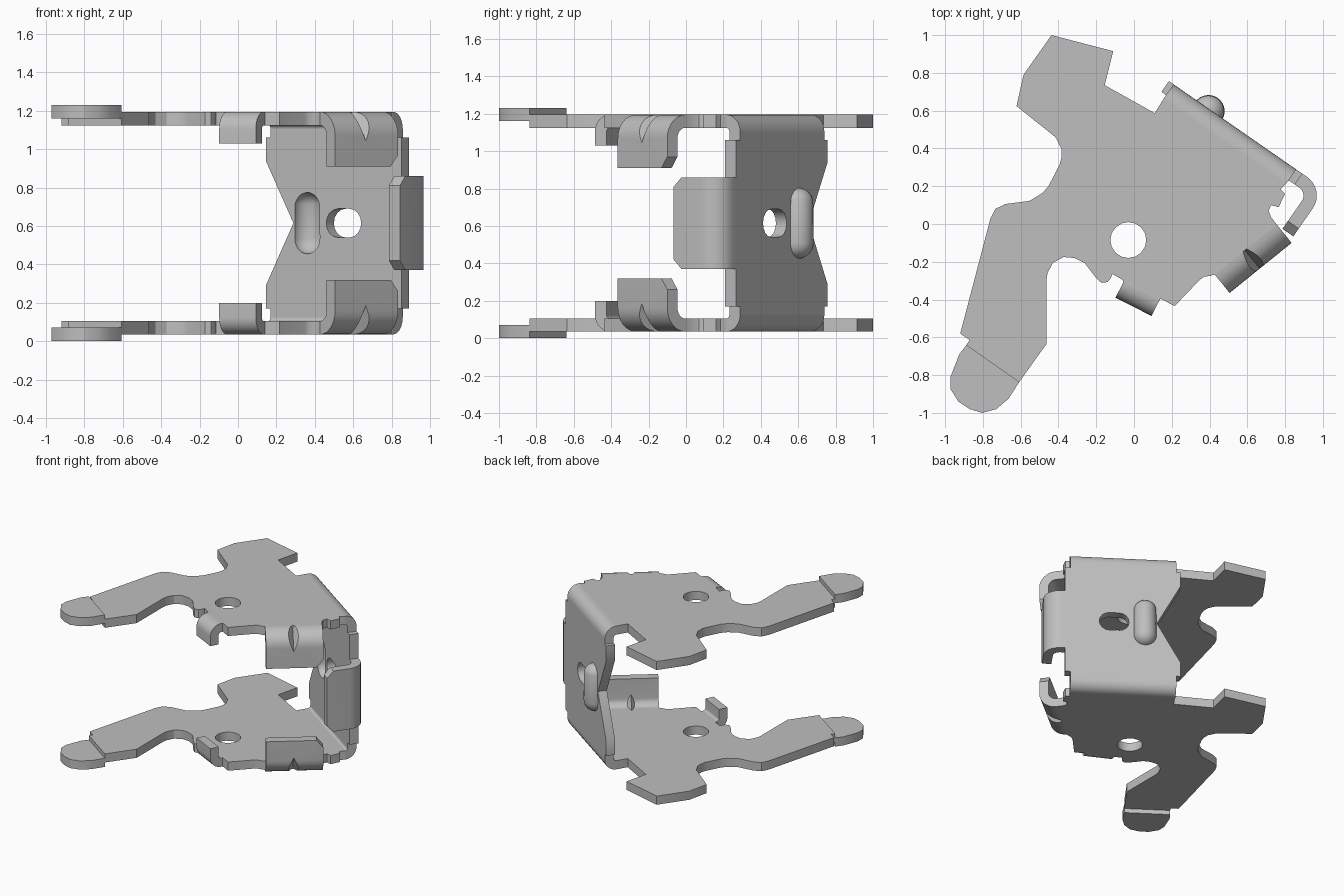
import bpy, bmesh, math
from mathutils import Vector as V

if "Cube" in bpy.data.objects:
    bpy.data.objects.remove(bpy.data.objects["Cube"])

MID, T, Z0 = 0.615, 0.07, 0.035      # mirror height, sheet thickness, underside of lower plate
UP = V((0, 0, 1))
steel = bpy.data.materials.new("grey_steel")
steel.diffuse_color = (0.52, 0.52, 0.52, 1)
steel.use_nodes = True
steel.node_tree.nodes["Principled BSDF"].inputs["Base Color"].default_value = steel.diffuse_color
parts = []


def finish(name, bm, keep=True):
    bmesh.ops.recalc_face_normals(bm, faces=bm.faces)
    bmesh.ops.translate(bm, verts=bm.verts, vec=(0, 0, -MID))
    me = bpy.data.meshes.new(name)
    bm.to_mesh(me)
    bm.free()
    ob = bpy.data.objects.new(name, me)
    ob.location.z = MID
    bpy.context.collection.objects.link(ob)
    me.materials.append(steel)
    if keep:
        parts.append(ob)
    return ob


def prism(name, pts, o, u, v, w, lo, hi, keep=True, cuts=()):
    """Polygon in the u-v plane, extruded along w; cuts are corner-trimming planes."""
    bm = bmesh.new()
    f = bm.faces.new([bm.verts.new(o + u * a + v * b + w * lo) for a, b in pts])
    ext = bmesh.ops.extrude_face_region(bm, geom=[f])
    bmesh.ops.translate(bm, vec=w * (hi - lo),
                        verts=[g for g in ext["geom"] if isinstance(g, bmesh.types.BMVert)])
    for co, no in cuts:
        trim(bm, co, no)
    return finish(name, bm, keep)


def trim(bm, co, no):
    r = bmesh.ops.bisect_plane(bm, geom=bm.verts[:] + bm.edges[:] + bm.faces[:],
                               plane_co=co, plane_no=no, clear_outer=True)
    bmesh.ops.holes_fill(bm, edges=[e for e in bm.edges if e.is_boundary], sides=0)


def subtract(cutter, *targets):
    for ob in targets:
        m = ob.modifiers.new("cut", "BOOLEAN")
        m.operation, m.object, m.solver = "DIFFERENCE", cutter, "EXACT"
        bpy.context.view_layer.objects.active = ob
        bpy.ops.object.modifier_apply(modifier=m.name)
    bpy.data.objects.remove(cutter)


def mirror(*obs):
    for ob in obs:
        m = ob.modifiers.new("mirror", "MIRROR")
        m.use_axis = (False, False, True)
        m.use_mirror_merge = False


def arc(cx, cy, r, a0, a1, n=8):
    return [(cx + r * math.cos(math.radians(a0 + (a1 - a0) * i / n)),
             cy + r * math.sin(math.radians(a0 + (a1 - a0) * i / n))) for i in range(n + 1)]


def bend(name, o, along, out, s0, s1, r, top, cuts=()):
    """Sheet turning from the lower plate up to height top."""
    outer = arc(-r, Z0 + r, r, -90, 0)
    inner = arc(-r, Z0 + r, r - T, 0, -90)
    return prism(name, outer + [(0, top), (-T, top)] + inner, o, out, UP, along, s0, s1, cuts=cuts)


def flat(x, y):
    return V((x, y, 0)).normalized()


# Local frames: back wall, front flange, small front tab
A, D, N = V((0.193, 0.751, 0)), flat(0.8215, -0.570), flat(0.570, 0.8215)
F, FD, FN = V((0.506, -0.365, 0)), flat(0.778, 0.628), flat(0.628, -0.778)
G, GD, GN = V((-0.098, -0.39, 0)), flat(0.892, -0.453), flat(-0.453, -0.892)
RW, RF, RG = 0.09, 0.125, 0.09
FL, GL = 0.422, 0.214


def p2(o, d, n, s, t):
    q = o + d * s + n * t
    return (q.x, q.y)


# Side plates with hooked arms
outline = [(-.437, 1), (-.11, .915), (-.155, .735), (.11, .587),
           p2(A, D, N, .02, -RW), p2(A, D, N, .81, -RW),
           (.776, .185), (.80, .16), (.766, .09), (.725, .10), (.713, .07), (.725, .037),
           p2(F, FD, FN, FL, -RF), p2(F, FD, FN, 0, -RF),
           (.40, -.275), (.37, -.28), (.347, -.297), (.215, -.435), (.14, -.395),
           p2(G, GD, GN, GL, -RG), p2(G, GD, GN, 0, -RG),
           (-.06, -.296), (-.114, -.265), (-.125, -.29), (-.14, -.307), (-.172, -.312), (-.2, -.286),
           (-.262, -.206), (-.315, -.18), (-.373, -.175), (-.43, -.206), (-.458, -.26),
           (-.463, -.296), (-.463, -.635), (-.607, -.836), (-.887, -.64), (-.87, -.614),
           (-.92, -.58), (-.76, .03), (-.734, .08), (-.68, .106), (-.554, .122), (-.485, .164),
           (-.453, .20), (-.395, .312), (-.384, .35), (-.384, .397), (-.416, .46),
           (-.622, .624), (-.585, .79)]
X, Y, O = V((1, 0, 0)), V((0, 1, 0)), V((0, 0, 0))
plate = prism("side_plate", outline, O, X, Y, UP, Z0, Z0 + T)
subtract(prism("hole", arc(-.03, -.085, .095, 0, 337.5, 15), O, X, Y, UP, 0, .2, False), plate)

# Offset rounded arm tips
tip = [(-.607, -.836), (-.887, -.64), (-.925, -.69), (-.972, -.81), (-.972, -.873), (-.93, -.94),
       (-.87, -.98), (-.803, -1), (-.729, -.98), (-.665, -.926)]
arm_tip = prism("arm_tip", tip, O, X, Y, UP, 0, T)

# Front flanges with a chamfered corner
flange = bend("front_flange", F, FD, FN, 0, FL, RF, .32,
              [(F + FD * (FL - .05) + UP * .32, FD * .06 + UP * .05)])
# Small front tabs
small_tab = bend("small_tab", G, GD, GN, 0, GL, RG, .20)

# Pressed dart across the flange bend: inner ridge, then outer V groove
C, K = FN - UP, -FN - UP
C.normalize()
K.normalize()
mid = F + FD * .205 + UP * Z0
ridge = prism("flange_dart", [(0, 0), (.04, .06), (-.04, .06)], mid + (UP - FN) * .115,
              FD, C, K, -.09, .09)
groove = prism("groove", [(0, 0), (.10, .15), (-.10, .15)], mid + (UP - FN) * .075,
               FD, C, K, -.25, .25, False)
subtract(groove, flange, ridge)

# Back wall with a V-notched edge, and its bends into the plates
wall_bend = bend("wall_bend", A, D, N, .02, .81, RW, Z0 + RW)
half = [(.02, Z0 + RW), (.02, .17), (-.01, .17), (-.01, .29)]
other = [(.85, .17), (.81, .17), (.81, Z0 + RW)]
flip = lambda pts: [(s, 2 * MID - z) for s, z in reversed(pts)]
wall = prism("back_wall", half + [(.165, MID)] + flip(half) + flip(other) + other,
             A, D, UP, N, -T, 0)

# Slot through the wall
slot = arc(.52, MID, .075, -90, 90) + arc(.448, MID, .075, 90, 270)
subtract(prism("slot", slot, A, D, UP, N, -.3, .3, False), wall)


# Pressed oblong boss: bulge outside, recess inside
def capsule(name, t, r, half_len, keep):
    bm = bmesh.new()
    bmesh.ops.create_uvsphere(bm, u_segments=24, v_segments=12, radius=r)
    c = A + D * .253 + N * t + UP * MID
    for v in bm.verts:
        v.co.z += (half_len - r) * (1 if v.co.z > 1e-4 else -1)
        v.co += c
    if keep:
        trim(bm, A - N * .03, -N)
    return finish(name, bm, keep)


boss = capsule("wall_boss", -.012, .086, .19, True)
subtract(capsule("recess", -.07, .08, .16, False), wall, boss)

# Curled end tab with chamfered corners
R, S, E = .12, 1.0, -.30
curl = ([(.85, 0)] + arc(S - R, -R, R, 90, 0) + [(S, E), (S - T, E)]
        + arc(S - R, -R, R - T, 0, 90) + [(.85, -T)])
lo, hi, ch = .37, .86, .05
prism("end_tab", curl, A, D, N, UP, lo, hi,
      cuts=[(A + N * E + UP * (lo + ch), -N - UP), (A + N * E + UP * (hi - ch), UP - N)])

# Everything on the lower side repeats on the upper side
mirror(plate, arm_tip, flange, small_tab, ridge, wall_bend)

bpy.ops.object.select_all(action="DESELECT")
for ob in parts:
    ob.select_set(True)
bpy.context.view_layer.objects.active = parts[0]
bpy.ops.object.shade_smooth_by_angle(angle=math.radians(30))
